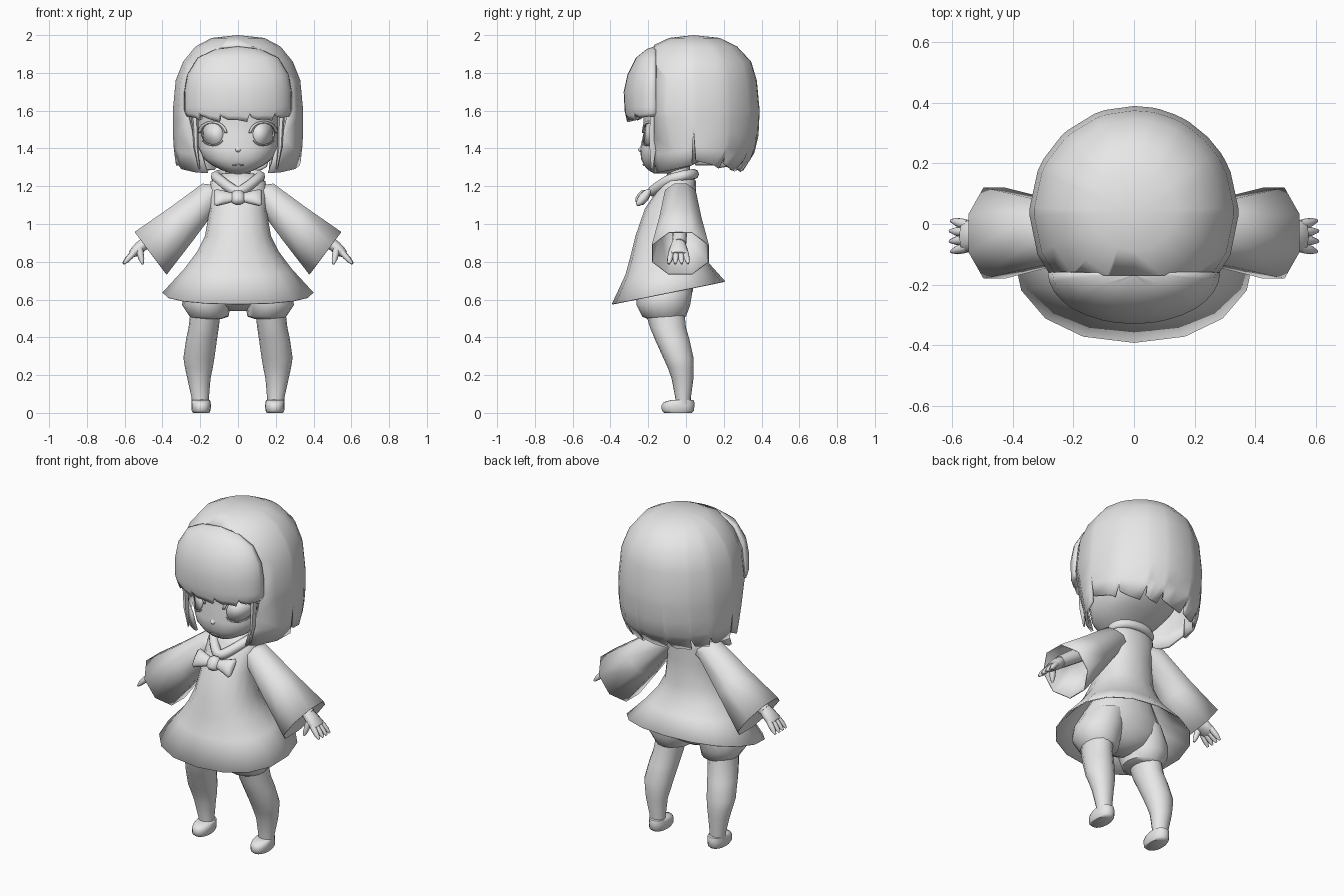
import bpy, bmesh
from math import sin, cos, pi, radians
from mathutils import Vector as V

if "Cube" in bpy.data.objects:
    bpy.data.objects.remove(bpy.data.objects["Cube"])

clay = bpy.data.materials.new("plain grey")
clay.use_nodes = True
clay.diffuse_color = (0.8, 0.8, 0.8, 1)
clay.node_tree.nodes["Principled BSDF"].inputs["Base Color"].default_value = (0.8, 0.8, 0.8, 1)


def finish(name, bm, mirror=False, thick=0, offset=0):
    """Turn a bmesh into a smooth shaded object."""
    bmesh.ops.remove_doubles(bm, verts=bm.verts, dist=0.0005)
    if not thick:
        bmesh.ops.recalc_face_normals(bm, faces=bm.faces)
    me = bpy.data.meshes.new(name)
    bm.to_mesh(me)
    bm.free()
    me.materials.append(clay)
    for p in me.polygons:
        p.use_smooth = True
    me.set_sharp_from_angle(angle=radians(55))
    ob = bpy.data.objects.new(name, me)
    bpy.context.scene.collection.objects.link(ob)
    if thick:
        mod = ob.modifiers.new("thickness", 'SOLIDIFY')
        mod.thickness, mod.offset = thick, offset
    if mirror:
        ob.modifiers.new("mirror", 'MIRROR')
    return ob


def grid_faces(bm, rows, wrap):
    n = len(rows[0])
    for a, b in zip(rows, rows[1:]):
        for i in range(n if wrap else n - 1):
            j = (i + 1) % n
            bm.faces.new((a[i], a[j], b[j], b[i]))


def loft(name, sections, n=16, e=1, caps=(True, True), turn=0, **kw):
    """Skin (centre, u, v) super-ellipse sections."""
    bm = bmesh.new()
    power = lambda t: abs(t) ** e * (1 if t > 0 else -1)
    rows = []
    for c, u, v in sections:
        angles = [2 * pi * (i + turn) / n for i in range(n)]
        rows.append([bm.verts.new(V(c) + V(u) * power(cos(a)) + V(v) * power(sin(a))) for a in angles])
    grid_faces(bm, rows, True)
    for use, row in zip(caps, (rows[0], rows[-1])):
        if use:
            bm.faces.new(row)
    return finish(name, bm, **kw)


def flat(z, hw, front, back, cx=0, tilt=0):
    """Horizontal section; tilt raises its back edge."""
    return (cx, (front + back) / 2, z), (hw, 0, 0), (0, (back - front) / 2, tilt)


def rod(name, p, q, radii, n=8):
    p, q = V(p), V(q)
    rot = (q - p).to_track_quat('Z', 'Y')
    k = len(radii) - 1
    loft(name, [(p.lerp(q, i / k), rot @ V((r, 0, 0)), rot @ V((0, r, 0)))
                for i, r in enumerate(radii)], n, mirror=True)


def interp(table, z):
    """Linear lookup in a table sorted by rising z."""
    z = min(max(z, table[0][0]), table[-1][0])
    for a, b in zip(table, table[1:]):
        if z <= b[0]:
            t = (z - a[0]) / (b[0] - a[0])
            return [p + (q - p) * t for p, q in zip(a, b)]


def hair_shell(name, table, cy, arc, notches, bottom, z_mid, thick, cut=None):
    """Dome of hair whose lower edge is split by narrow notches."""
    cols = [(a, bottom(a)) for a in [arc[0] + (arc[1] - arc[0]) * i / 16 for i in range(17)]
            if all(abs(a - m) > 4 for m, top in notches)]
    for m, top in notches:
        cols += [(m - 2.3, bottom(m) - .01), (m, top), (m + 2.3, bottom(m) + .015)]
    cols.sort()
    upper = [z_mid] + [r[0] for r in table if r[0] > z_mid]
    bm = bmesh.new()
    rows = []
    for k in range(3 + len(upper)):
        row = []
        for a, low in cols:
            z = low + (z_mid - low) * k / 3 if k < 3 else upper[k - 3]
            _, hw, back, front = interp(table, z)
            s = sin(radians(a))
            row.append(bm.verts.new((hw * cos(radians(a)), cy + s * (back if s > 0 else front), z)))
        rows.append(row)
    grid_faces(bm, rows, False)
    bmesh.ops.remove_doubles(bm, verts=bm.verts, dist=0.0005)
    if cut is not None:
        bmesh.ops.bisect_plane(bm, geom=bm.verts[:] + bm.edges[:] + bm.faces[:],
                               plane_co=(0, cut, 0), plane_no=(0, -1, 0), clear_outer=True)
    finish(name, bm, thick=thick, offset=-1)


# Hair: bob and fringe (z, half width, back depth, front depth)
bob = [(1.26, .32, .245, .25), (1.35, .335, .315, .26), (1.45, .345, .343, .29), (1.6, .345, .35, .37),
       (1.76, .33, .335, .35), (1.86, .29, .305, .29), (1.94, .225, .23, .225), (1.985, .14, .14, .13), (2, 0, 0, 0)]
hair_shell("hair_bob", bob, .04, (-90, 270),
           [(0, 1.5), (180, 1.5), (32, 1.36), (60, 1.35), (78, 1.34), (108, 1.35), (132, 1.36), (152, 1.36)],
           lambda a: (1.285 if 0 <= a <= 180 else 1.265) + .035 * abs(cos(radians(a))) ** 4, 1.56, .015, cut=-.17)
fringe = [(1.54, .262, 0, .152), (1.6, .285, 0, .165), (1.7, .285, 0, .17), (1.79, .27, 0, .15),
          (1.88, .215, 0, .105), (1.925, .12, 0, .05), (1.94, 0, 0, .01)]
hair_shell("hair_fringe", fringe, -.16, (180, 360), [(222, 1.59), (250, 1.58), (283, 1.585), (315, 1.59)],
           lambda a: 1.55 + .02 * abs(cos(radians(a))) ** 3, 1.62, .03)
loft("side_strands", [((.205, -.18, 1.29), (.004, 0, 0), (0, .004, 0)), ((.222, -.175, 1.4), (.012, 0, 0), (0, .02, 0)),
                      ((.23, -.17, 1.6), (.02, 0, 0), (0, .025, 0))], 6, mirror=True)

# Head (z, half width, front, back)
E = .85
skull = [(1.268, .04, -.17, -.07), (1.285, .085, -.2, -.03), (1.31, .135, -.222, .03), (1.345, .182, -.238, .1),
         (1.4, .215, -.243, .2), (1.48, .222, -.225, .27), (1.56, .225, -.225, .3), (1.7, .225, -.23, .3),
         (1.85, .17, -.15, .22), (1.93, .05, -.03, .1)]
loft("head", [flat(*r) for r in skull], 24, E)


def on_face(x, z, lift):
    _, hw, front, back = interp(skull, z)
    side = max(0, 1 - abs(x / hw) ** (2 / E)) ** (E / 2)
    return x, (front + back) / 2 - side * (back - front) / 2 - lift, z


def face_plate(name, upper, lower, lift=.004, mirror=True):
    bm = bmesh.new()
    rows = [[bm.verts.new(on_face(x, z, lift)) for x, z in line] for line in (lower, upper)]
    grid_faces(bm, rows, False)
    finish(name, bm, mirror, thick=.006)


def arc(rx, rz, lo, hi, cx=.135, cz=1.477):
    return [(cx + rx * cos(radians(lo + (hi - lo) * i / 12)), cz + rz * sin(radians(lo + (hi - lo) * i / 12)))
            for i in range(13)]


# Eyes, lashes, mouth and nose
face_plate("eyes", arc(.056, .056, 180, 0), arc(.056, .056, 180, 360))
face_plate("upper_lashes", arc(.078, .068, 175, 5), arc(.064, .057, 175, 5), .009)
face_plate("lower_lashes", arc(.064, .06, 215, 325), arc(.067, .065, 215, 325), .005)
face_plate("mouth", [(-.03, 1.312), (0, 1.317), (.03, 1.312)], [(-.028, 1.308), (0, 1.311), (.028, 1.308)], .003, False)
loft("nose", [((0, -.235, 1.395), (.02, 0, 0), (0, 0, .02)), ((0, -.253, 1.392), (.005, 0, 0), (0, 0, .004))], 8)

# Neck and rolled collar
loft("neck", [flat(z, .065, -.1, .02) for z in (1.15, 1.25, 1.34)], 12)
curve = bpy.data.curves.new("collar", 'CURVE')
curve.dimensions = '3D'
curve.bevel_depth, curve.bevel_resolution, curve.resolution_u = .028, 2, 4
half = [(.08, .03, 1.262), (.125, -.02, 1.255), (.1, -.09, 1.235), (.05, -.15, 1.195)]
loop = [(0, .045, 1.265)] + half + [(0, -.185, 1.165)] + [(-x, y, z) for x, y, z in reversed(half)]
spline = curve.splines.new('NURBS')
spline.points.add(len(loop) - 1)
for point, co in zip(spline.points, loop):
    point.co = (*co, 1)
spline.order_u, spline.use_cyclic_u = 3, True
curve.materials.append(clay)
bpy.context.scene.collection.objects.link(bpy.data.objects.new("collar", curve))

# Bow
tilt_u, tilt_v = V((0, .78, -.62)), V((0, .62, .78))
loft("bow_loops", [((x, -.225, 1.14), tilt_u * d, tilt_v * h) for x, d, h in
                   ((.01, .018, .026), (.04, .022, .03), (.08, .028, .043), (.115, .024, .056), (.126, .01, .048))],
     12, mirror=True)
loft("bow_knot", [(V((0, -.23, 1.14)) + tilt_v * h, (r, 0, 0), tilt_u * r * .85) for h, r in
                  ((-.04, .018), (-.028, .034), (0, .039), (.028, .034), (.04, .018))], 10)

# Flared dress
loft("dress", [flat(.635, .398, -.39, .205, tilt=.06), flat(.76, .283, -.318, .12, tilt=.03),
               flat(.85, .215, -.288, .08, tilt=.01), flat(.935, .172, -.265, .055), flat(1.08, .147, -.215, .05),
               flat(1.17, .152, -.155, .05), flat(1.225, .142, -.125, .05), flat(1.265, .08, -.095, .025)],
     16, .9, (False, True), thick=.006)

# Wide sleeves with open cuffs
arm_v = V((.6, 0, .8))
loft("sleeves", [((x, -.03, z), (0, ry, 0), arm_v * rv) for x, z, ry, rv in
                 ((.08, 1.165, .06, .05), (.145, 1.155, .085, .076), (.3, 1.0, .118, .112), (.4625, .845, .16, .15))],
     8, 1, (True, False), .5, mirror=True, thick=.006)

# Arms and hands
rod("arms", (.18, -.03, 1.12), (.5, -.035, .892), (.05, .045, .04, .036), 10)
loft("palms", [((x, -.04, z), (0, ry, 0), arm_v * rv) for x, z, ry, rv in
               ((.48, .91, .032, .03), (.52, .875, .046, .032), (.55, .85, .053, .026), (.566, .838, .046, .018))],
     12, mirror=True)
for i in range(4):
    s = i - 1.5
    rod("finger_%d" % (i + 1), (.55, -.04 + .025 * s, .85), (.61 - .004 * abs(s), -.04 + .034 * s, .79),
        (.016, .016, .014, .006))
rod("thumbs", (.522, -.07, .865), (.505, -.092, .787), (.02, .018, .015, .006))

# Puffed shorts
loft("shorts_seat", [flat(.54, .05, -.16, -.06), flat(.575, .15, -.22, .0), flat(.64, .27, -.26, .035),
                     flat(.72, .25, -.25, .05), flat(.85, .17, -.23, .04)], 20)
loft("shorts_legs", [flat(.498, .08, -.205, -.02, .165), flat(.51, .103, -.232, .0, .153),
                     flat(.57, .128, -.262, .022, .168), flat(.63, .135, -.262, .032, .155),
                     flat(.72, .11, -.24, .03, .13)], 16, mirror=True)

# Legs
loft("legs", [flat(.03, .044, -.055, .025, .2), flat(.08, .046, -.057, .026, .2), flat(.185, .062, -.077, .04, .207),
              flat(.24, .074, -.097, .041, .207), flat(.29, .082, -.12, .04, .207), flat(.39, .082, -.165, .018, .193),
              flat(.45, .08, -.19, 0, .182), flat(.55, .08, -.22, -.01, .17)], 16, mirror=True)

# Shoes
loft("shoes", [flat(0, .043, -.115, .03, .195), flat(.012, .05, -.128, .042, .195), flat(.04, .052, -.13, .045, .195),
               flat(.057, .05, -.118, .044, .195), flat(.068, .047, -.08, .04, .196), flat(.07, .03, -.05, .02, .198)],
     16, .9, mirror=True)
